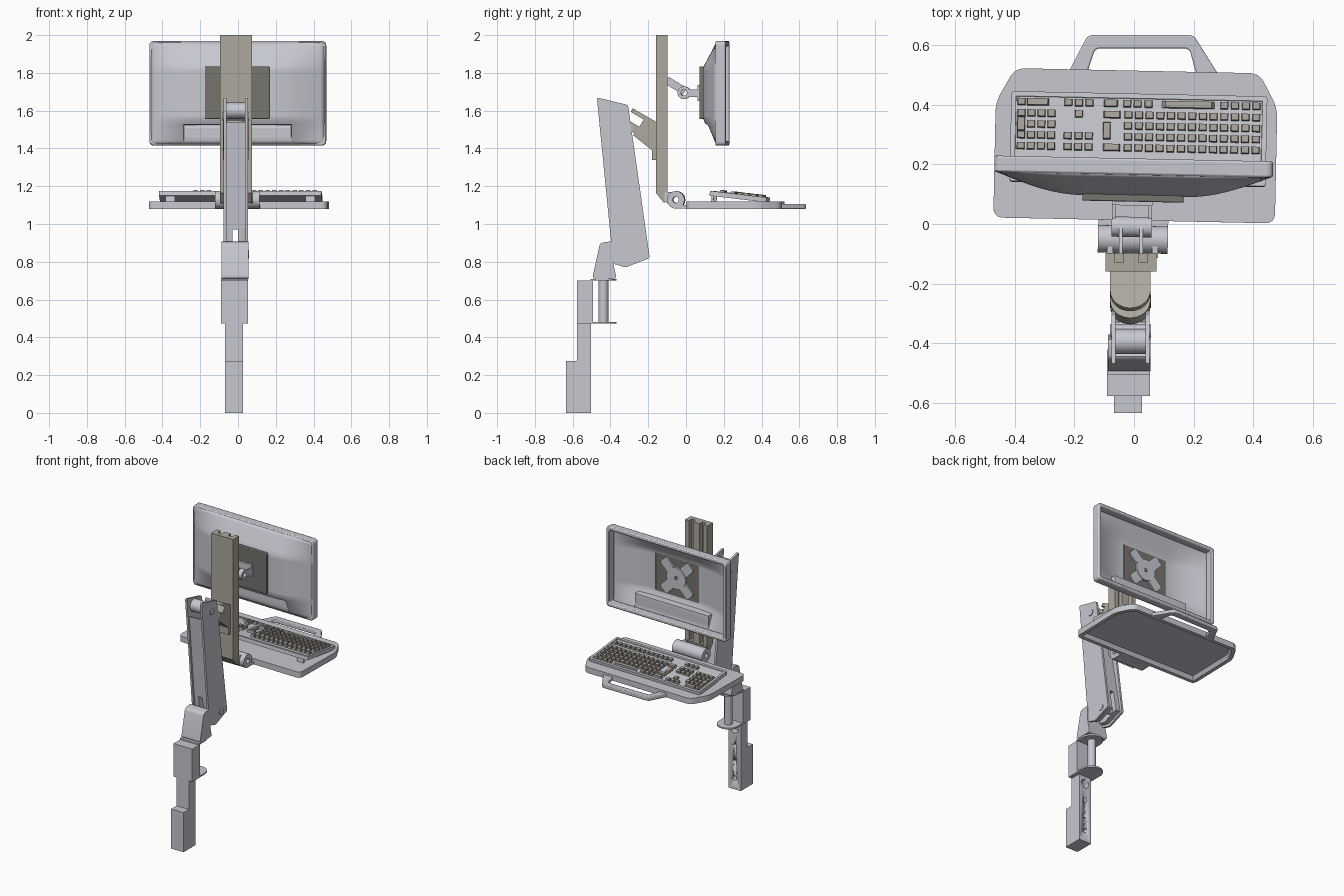
import bpy, bmesh, math
from mathutils import Vector

if "Cube" in bpy.data.objects:
    bpy.data.objects.remove(bpy.data.objects["Cube"])


def material(name, rgb):
    m = bpy.data.materials.new(name)
    m.use_nodes = True
    m.diffuse_color = (*rgb, 1)
    m.node_tree.nodes["Principled BSDF"].inputs["Base Color"].default_value = (*rgb, 1)
    return m


LIGHT = material("light grey", (0.57, 0.58, 0.63))
BEIGE = material("warm grey", (0.42, 0.39, 0.34))
TAUPE = material("key taupe", (0.40, 0.37, 0.33))
DARK = material("dark taupe", (0.18, 0.175, 0.155))
TURN = math.radians(-1.2)   # the head is swivelled slightly


def finish(name, bm, mat, bevel=0, turn=0):
    bmesh.ops.recalc_face_normals(bm, faces=bm.faces)
    me = bpy.data.meshes.new(name)
    bm.to_mesh(me)
    bm.free()
    ob = bpy.data.objects.new(name, me)
    bpy.context.collection.objects.link(ob)
    me.materials.append(mat)
    ob.rotation_euler.z = turn
    bpy.ops.object.select_all(action='DESELECT')
    ob.select_set(True)
    bpy.context.view_layer.objects.active = ob
    bpy.ops.object.shade_smooth_by_angle(angle=math.radians(35))
    if bevel:
        mod = ob.modifiers.new("bevel", 'BEVEL')
        mod.width, mod.segments, mod.limit_method = bevel, 2, 'ANGLE'
        mod.angle_limit = math.radians(40)
    return ob


def place(axis, p, d):
    return {'x': (d, *p), 'y': (p[0], d, p[1]), 'z': (*p, d)}[axis]


def prism(name, pts, axis, a, b, mat, bevel=0, turn=0, hollow=0):
    bm = bmesh.new()
    lo, hi = ([bm.verts.new(place(axis, p, d)) for p in pts] for d in (a, b))
    n = len(pts)
    bottom = bm.faces.new(lo)
    bm.faces.new(hi)
    for i in range(n):
        bm.faces.new((lo[i], lo[(i + 1) % n], hi[(i + 1) % n], hi[i]))
    if hollow:
        bmesh.ops.recalc_face_normals(bm, faces=bm.faces)
        bmesh.ops.inset_region(bm, faces=[bottom], thickness=0.025)
        bmesh.ops.inset_region(bm, faces=[bottom], thickness=0.015, depth=-hollow)
    return finish(name, bm, mat, bevel, turn)


def ring(name, outer, inner, axis, a, b, mat, bevel=0, turn=0):
    bm = bmesh.new()
    loops = [[bm.verts.new(place(axis, p, d)) for p in pts]
             for pts, d in ((outer, a), (outer, b), (inner, b), (inner, a))]
    n = len(outer)
    for k in range(4):
        p, q = loops[k], loops[(k + 1) % 4]
        for i in range(n):
            j = (i + 1) % n
            bm.faces.new((p[i], p[j], q[j], q[i]))
    return finish(name, bm, mat, bevel, turn)


def circle(c, r, n=32):
    return [(c[0] + r * math.cos(2 * math.pi * i / n), c[1] + r * math.sin(2 * math.pi * i / n))
            for i in range(n)]


def rect(x0, x1, y0, y1):
    return [(x0, y0), (x1, y0), (x1, y1), (x0, y1)]


def rounded(pts, r, n=6):
    out = []
    for i, p in enumerate(pts):
        p = Vector(p)
        a = (Vector(pts[i - 1]) - p).normalized() * r
        b = (Vector(pts[(i + 1) % len(pts)]) - p).normalized() * r
        for k in range(n + 1):
            t = k / n
            out.append(tuple(p + a * (1 - t) ** 2 + b * t * t))
    return out


def tab(x0, x1, flat, tip, sign):
    # plate outline with a half-round end
    r, c = (x1 - x0) / 2, (x0 + x1) / 2
    arc = [(c + r * math.cos(t * math.pi / 16), tip + sign * r * (math.sin(t * math.pi / 16) - 1))
           for t in range(17)]
    return [(x0, flat), (x1, flat)] + arc


# Wall bracket with screw holes in its back
column = prism("wall_bracket", [(-.635, 0), (-.503, 0), (-.503, .5), (-.577, .5), (-.577, .275), (-.635, .275)],
               'x', -.068, .027, LIGHT)
for z, r in ((.08, .015), (.19, .015), (.3, .015), (.42, .03)):
    cutter = prism("hole_cutter", circle((-.02, z), r, 20), 'y', -.545, -.45, LIGHT)
    cutter.hide_render = True
    mod = column.modifiers.new("hole", 'BOOLEAN')
    mod.operation, mod.object = 'DIFFERENCE', cutter
    bpy.context.view_layer.objects.active = column
    bpy.ops.object.modifier_apply(modifier=mod.name)
    bpy.data.objects.remove(cutter)
prism("bracket_block", rect(-.577, -.492, .472, .7), 'x', -.091, .053, LIGHT)

# Swivel post between two round-ended plates
for name, z in (("lower_plate", .472), ("upper_plate", .7)):
    prism(name, tab(-.091, .053, -.505, -.367, 1), 'z', z, z + .01, LIGHT)
prism("swivel_post", circle((-.02, -.437), .026), 'z', .475, .705, LIGHT)
prism("swivel_knuckle", rounded([(-.497, .71), (-.367, .71), (-.387, .8), (-.387, .91), (-.455, .9)], .02),
      'x', -.088, .056, LIGHT)

# Lifting arm: two cheeks, a core with a slot at its foot, a roller on top
cheek = [(-.472, 1.67), (-.307, 1.63), (-.192, .82), (-.32, .77), (-.385, .79)]
for name, x in (("right_cheek", -.076), ("left_cheek", .038)):
    prism(name, rounded(cheek, .012), 'x', x, x + .014, LIGHT)
prism("arm_core", [(-.445, 1.54), (-.33, 1.48), (-.235, .97), (-.39, .97)], 'x', -.064, .04, LIGHT)
for x in (-.064, 0):
    prism("core_foot", [(-.39, .97), (-.235, .97), (-.21, .83), (-.32, .79), (-.37, .8)], 'x', x, x + .035, LIGHT)
prism("arm_roller", circle((-.395, 1.6), .042), 'x', -.064, .04, LIGHT)
for y, z in ((-.26, .84), (-.36, 1.57)):
    prism("pivot_cap", circle((y, z), .022, 20), 'x', -.081, .057, LIGHT)

# Clevis joining the arm to the column
clevis = []
for name, lo, hi in (("clevis_top", -.022, 0), ("clevis_bottom", -.11, -.067)):
    clevis.append(prism(name, tab(-.08, .055, .02, -.135, -1), 'z', lo, hi, BEIGE))
clevis.append(prism("clevis_block", rect(-.08, .055, -.055, .03), 'z', -.11, 0, BEIGE))
for ob in clevis:
    ob.location = (0, -.165, 1.545)
    ob.rotation_euler.x = math.radians(-30)
prism("clevis_gusset", [(-.15, 1.54), (-.15, 1.34), (-.18, 1.34), (-.18, 1.39), (-.28, 1.47), (-.25, 1.515)],
      'x', -.08, .055, BEIGE)

# Column with two grooves in the back
groove = [(-.095, -.16), (.075, -.16), (.075, -.097)]
for x in (.045, -.035):
    groove += [(x, -.097), (x, -.13), (x - .03, -.13), (x - .03, -.097)]
prism("column", groove + [(-.095, -.097)], 'z', 1.17, 2, BEIGE)
prism("column_foot", [(-.16, 1.17), (-.16, 1.165), (-.115, 1.11), (-.097, 1.17)], 'x', -.095, .075, BEIGE)

# Tray hinge
ring("hinge_barrel", circle((-.052, 1.128), .046), circle((-.052, 1.128), .016), 'x', -.12, .115, LIGHT, turn=TURN)
prism("hinge_leaf", rect(-.04, .03, 1.083, 1.1), 'x', -.12, .115, LIGHT, turn=TURN)
for x in (-.09, .06):
    prism("hinge_cheek", [(-.115, 1.12), (-.08, 1.1), (-.075, 1.17), (-.115, 1.17)], 'x', x, x + .02, LIGHT)

# Keyboard tray, hollow below, with a carrying handle
side = [(.473, .012), (.473, .4), (.41, .515)]
tray = [(-x, y) for x, y in side]
prism("tray", rounded(side + tray[::-1], .035), 'z', 1.08, 1.12, LIGHT, .006, TURN, hollow=.025)
handle = [(-.225, .5), (-.155, .635), (.2, .635), (.285, .5), (.21, .5), (.186, .59), (-.13, .59), (-.16, .5)]
prism("tray_handle", rounded(handle, .018), 'z', 1.08, 1.105, LIGHT, .005)

# Keyboard body with a sunken key well
board = prism("keyboard", rounded(rect(-.415, .445, -.152, .152), .01, 3), 'z', -.026, 0, LIGHT, 0)
bm = bmesh.new()
bm.from_mesh(board.data)
top = [f for f in bm.faces if f.normal.z > .9]
bmesh.ops.inset_region(bm, faces=top, thickness=.016)
bmesh.ops.inset_region(bm, faces=top, thickness=.002, depth=-.006)
bm.to_mesh(board.data)
bm.free()

# Keys, row by row from the user's side to the far side
keys = bmesh.new()


def key(x, y, w=.027, d=.025):
    verts = bmesh.ops.create_cube(keys, size=1)['verts']
    for v in verts:
        s = .86 if v.co.z > 0 else 1
        v.co = (x + v.co.x * w * s, y - .287 + v.co.y * d * s, .001 + v.co.z * .018)


rows = [.405, .367, .33, .293, .256, .2]
pitch = .0358
for r, y in enumerate(rows):
    if r == 0:
        for x, w in ((-.08, .047), (-.025, .027), (.01, .027), (.046, .027), (.083, .027), (.18, .18),
                     (.301, .027), (.337, .027), (.374, .027), (.409, .027)):
            if x != .083:
                key(x, y, w)
    else:
        for i in range(13):
            key(.409 - i * pitch, y)
        if r in (1, 4):
            key(-.075, y, .058)
    # number block and navigation block
    if r == 0:
        key(-.318, y, .06)
        key(-.38, y)
        key(-.352, y, .02)
    elif r < 5:
        for i in range(4):
            if i or r != 2:
                key(-.38 + i * .0338, y)
    for i, x in enumerate((-.223, -.187, -.152)):
        if r in (0, 3, 4, 5) or (r == 1 and i == 1):
            key(x, y)
key(-.092, .312, .026, .06)
key(-.38, .33, .027, .05)
keycaps = finish("keycaps", keys, TAUPE)
legs = [prism("keyboard_leg", rect(x, x + .05, -.14, -.128), 'z', -.06, -.02, LIGHT) for x in (-.38, .36)]
for ob in [board, keycaps] + legs:
    ob.location = (0, .287, 1.158)
    ob.rotation_euler = (math.radians(-6.7), 0, TURN)

# Monitor: bezel frame and an open, tapered back shell with a recess at the foot
CX, CZ, HW, HH = -.005, 1.692, .468, .277
ring("monitor_bezel", rounded(rect(CX - HW, CX + HW, CZ - HH, CZ + HH), .025),
     rounded(rect(CX - HW + .025, CX + HW - .025, CZ - HH + .025, CZ + HH - .025), .012),
     'y', .165, .22, LIGHT, .007, TURN)


def shell_depth(x, z):
    u = min(1, (HW - .008 - abs(x)) / .29)
    v = min(1, (HH - .006 - abs(z)) / .135)
    y = .168 - .072 * math.sin(u * math.pi / 2) * v
    return max(y, .158) if abs(x) < .286 and z < -.165 else y


def steps(half, n, extra):
    return sorted([-half + 2 * half * i / n for i in range(n + 1)] + extra)


bm = bmesh.new()
xs = steps(HW - .008, 40, [-.287, -.285, .285, .287, -.16, .16])
zs = steps(HH - .006, 26, [-.166, -.164, -.12, .12])
grid = [[bm.verts.new((CX + x, shell_depth(x, z), CZ + z)) for x in xs] for z in zs]
for j in range(len(zs) - 1):
    for i in range(len(xs) - 1):
        if abs(xs[i] + xs[i + 1]) < .32 and abs(zs[j] + zs[j + 1]) < .24:
            continue
        bm.faces.new((grid[j][i], grid[j][i + 1], grid[j + 1][i + 1], grid[j + 1][i]))
shell = finish("monitor_shell", bm, LIGHT, turn=TURN)
mod = shell.modifiers.new("thickness", 'SOLIDIFY')
mod.thickness, mod.offset = .005, 0

# Mounting plate with a cross-shaped face inside the shell
prism("mount_plate", rounded(rect(-.175, .165, 1.555, 1.835), .008, 3), 'y', .075, .1, DARK, .004, TURN)
for angle in (45, -45):
    bar = prism("mount_cross", rounded(rect(-.15, .15, -.035, .035), .015), 'y', 0, .012, LIGHT)
    bar.location = (CX, .098, CZ)
    bar.rotation_euler = (0, math.radians(angle), TURN)
ring("mount_hub", circle((CX, CZ), .075), circle((CX, CZ), .014), 'y', .1, .114, LIGHT, turn=TURN)
prism("mount_screw", circle((CX, CZ), .013, 16), 'y', .108, .116, DARK, turn=TURN)

# Tilt joint between column and mounting plate
for x in (-.05, .018):
    prism("tilt_prong", [(-.1, 1.775), (-.085, 1.775), (.005, 1.72), (-.015, 1.685), (-.1, 1.735)],
          'x', x, x + .012, LIGHT)
for x in (-.075, .048):
    prism("tilt_arm", rect(.015, .08, 1.672, 1.712), 'x', x, x + .012, LIGHT, turn=TURN)
ring("tilt_barrel", circle((-.01, 1.695), .034), circle((-.01, 1.695), .016), 'x', -.075, .06, LIGHT, turn=TURN)
prism("tilt_base", rect(.062, .08, 1.65, 1.735), 'x', -.075, .06, LIGHT, turn=TURN)
